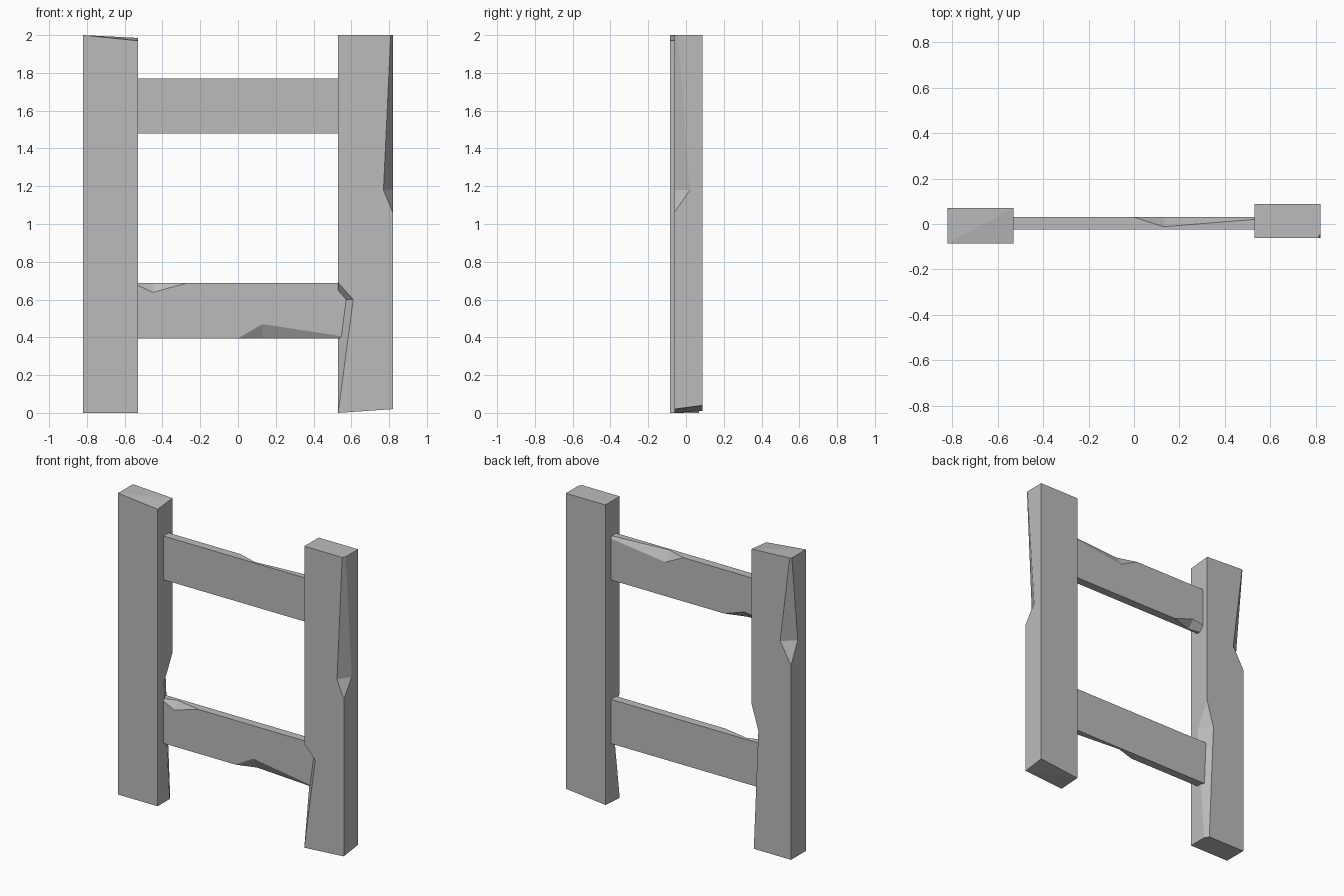
import bpy, bmesh
from mathutils import Vector

old = bpy.data.objects.get("Cube")
if old:
    bpy.data.objects.remove(old)

grey = bpy.data.materials.new("worn_grey")
grey.use_nodes = True
grey.diffuse_color = (0.5, 0.5, 0.5, 1)
grey.node_tree.nodes["Principled BSDF"].inputs["Base Color"].default_value = (0.5, 0.5, 0.5, 1)


def hull(name, points):
    """Convex solid through the given points."""
    bm = bmesh.new()
    for p in points:
        bm.verts.new(p)
    bmesh.ops.convex_hull(bm, input=bm.verts[:])
    bmesh.ops.recalc_face_normals(bm, faces=bm.faces[:])
    mesh = bpy.data.meshes.new(name)
    bm.to_mesh(mesh)
    bm.free()
    mesh.materials.append(grey)
    obj = bpy.data.objects.new(name, mesh)
    bpy.context.collection.objects.link(obj)
    return obj


def plank(name, lo, hi, bumps={}):
    """Box between two corners; bumps shift the z of single corners (sx, sy, sz)."""
    pts = []
    for sx in (0, 1):
        for sy in (0, 1):
            for sz in (0, 1):
                p = [(lo, hi)[s][i] for i, s in enumerate((sx, sy, sz))]
                p[2] += bumps.get((sx, sy, sz), 0)
                pts.append(p)
    return hull(name, pts)


def chip(obj, axis, corner, start, deep, end, cut_a, cut_b):
    """Knock a wedge off the long edge at `corner`; cut_a, cut_b are signed insets."""
    def at(t, a, b):
        ab = [corner[0] + a, corner[1] + b]
        ab.insert(axis, t)
        return Vector(ab)
    pts = [at(start, 0, 0), at(end, 0, 0), at(deep, cut_a, 0), at(deep, 0, cut_b)]
    mid = (pts[2] + pts[3]) / 2
    cutter = hull("chip_cutter", [mid + (p - mid) * 1.6 for p in pts])
    cutter.hide_render = True
    mod = obj.modifiers.new("chip", 'BOOLEAN')
    mod.operation = 'DIFFERENCE'
    mod.solver = 'EXACT'
    mod.object = cutter
    bpy.context.view_layer.objects.active = obj
    bpy.ops.object.modifier_apply(modifier=mod.name)
    bpy.data.objects.remove(cutter)


# Posts with slightly crooked ends
right_post = plank("right_post", (-0.82, -0.085, 0), (-0.53, 0.07, 2),
                   {(1, 0, 1): -0.03, (1, 1, 1): -0.015})
chip(right_post, 2, (-0.82, 0.07), 1.29, 1.43, 2.08, 0.08, -0.07)
chip(right_post, 2, (-0.53, 0.07), 0.96, 0.79, -0.4, -0.05, -0.09)

left_post = plank("left_post", (0.53, -0.062, 0), (0.82, 0.088, 2),
                  {(1, 0, 0): 0.02, (1, 1, 0): 0.04, (0, 1, 0): 0.01})
chip(left_post, 2, (0.82, -0.062), 1.06, 1.18, 2.25, -0.05, 0.083)
chip(left_post, 2, (0.53, -0.062), 0.69, 0.6, 0.0, 0.08, 0.08)

# Rails, with ends sunk into the posts
upper_rail = plank("upper_rail", (-0.58, -0.025, 1.48), (0.58, 0.03, 1.77))
chip(upper_rail, 0, (0.03, 1.77), 0.0, 0.13, 0.65, -0.042, -0.065)
chip(upper_rail, 0, (0.03, 1.48), -0.3, -0.45, -0.75, -0.045, 0.05)

lower_rail = plank("lower_rail", (-0.58, -0.025, 0.395), (0.58, 0.03, 0.688))
chip(lower_rail, 0, (-0.025, 0.688), -0.56, -0.45, -0.27, 0.035, -0.05)
chip(lower_rail, 0, (-0.025, 0.395), 0.0, 0.13, 0.62, 0.04, 0.075)
